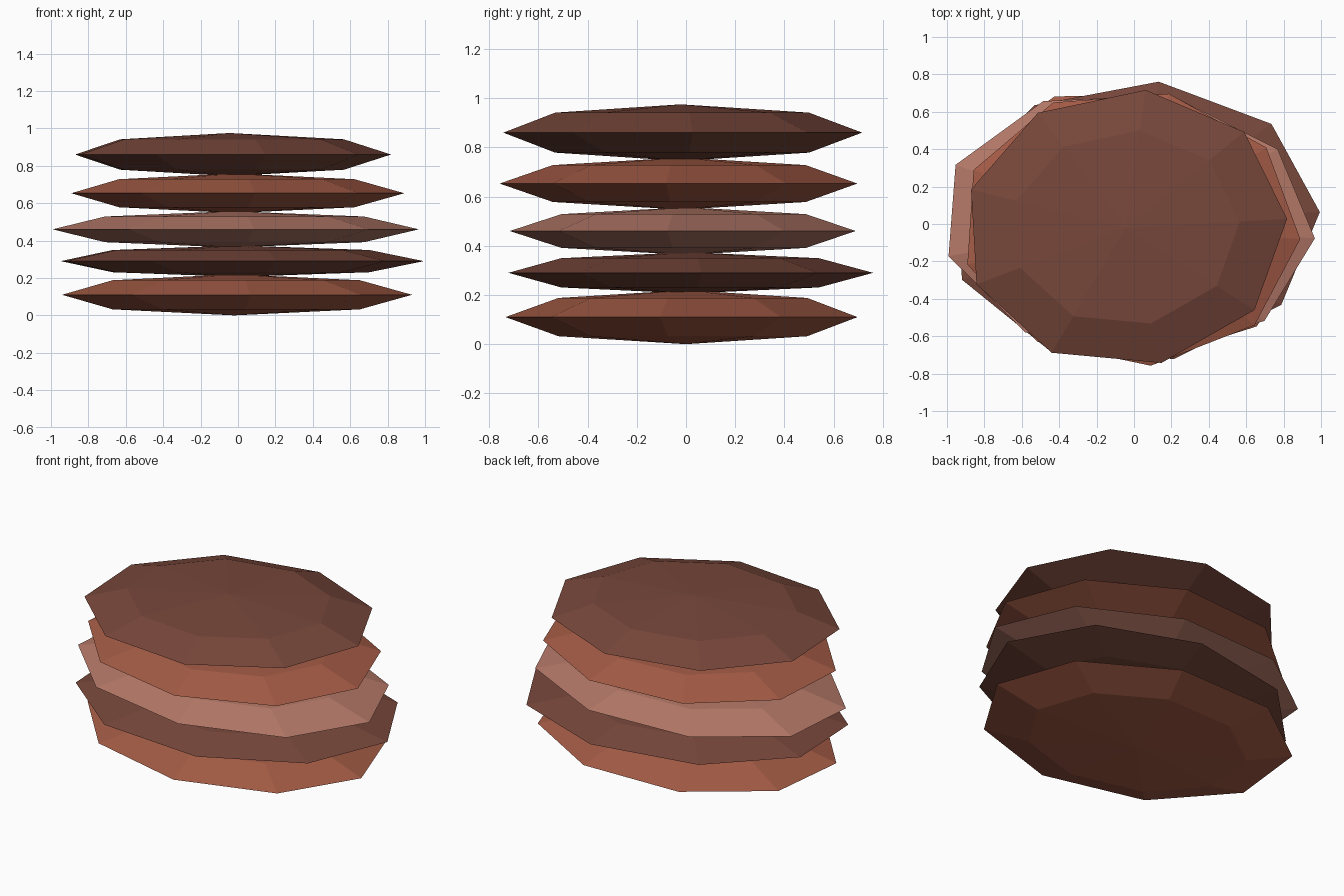
import bpy, bmesh, math
from mathutils import Matrix

cube = bpy.data.objects.get("Cube")
if cube:
    bpy.data.objects.remove(cube, do_unlink=True)


def material(name, color):
    m = bpy.data.materials.new(name)
    m.use_nodes = True
    m.diffuse_color = (*color, 1)
    bsdf = m.node_tree.nodes["Principled BSDF"]
    bsdf.inputs["Base Color"].default_value = (*color, 1)
    bsdf.inputs["Roughness"].default_value = 0.9
    return m


rust = material("rust_brown", (0.37, 0.105, 0.06))
dark = material("dark_brown", (0.185, 0.063, 0.043))
pink = material("dusty_pink", (0.46, 0.19, 0.138))

SIDES = 9


def flat_stone(name, center, radii, turn, mat):
    """Faceted, flattened ball: two poles and three rings of nine points."""
    bm = bmesh.new()
    rings = []
    for lat in (-math.pi / 4, 0, math.pi / 4):
        r, z = math.cos(lat), math.sin(lat)
        angles = [math.tau * k / SIDES for k in range(SIDES)]
        rings.append([bm.verts.new((r * math.cos(a), r * math.sin(a), z)) for a in angles])
    bottom, top = bm.verts.new((0, 0, -1)), bm.verts.new((0, 0, 1))
    for k in range(SIDES):
        n = (k + 1) % SIDES
        bm.faces.new((bottom, rings[0][n], rings[0][k]))
        bm.faces.new((top, rings[2][k], rings[2][n]))
        for low, high in zip(rings, rings[1:]):
            bm.faces.new((low[k], low[n], high[n], high[k]))
    # Stretch, turn and place the stone
    bm.transform(Matrix.Translation(center)
                 @ Matrix.Rotation(math.radians(turn), 4, "Z")
                 @ Matrix.Diagonal((*radii, 1)))
    bmesh.ops.recalc_face_normals(bm, faces=bm.faces)
    mesh = bpy.data.meshes.new(name)
    bm.to_mesh(mesh)
    bm.free()
    mesh.materials.append(mat)
    obj = bpy.data.objects.new(name, mesh)
    bpy.context.collection.objects.link(obj)


# Stack from the ground up
flat_stone("bottom_stone", (-0.02, 0.0, 0.11), (0.956, 0.731, 0.11), -6.3, rust)
flat_stone("second_stone", (0.0, 0.01, 0.29), (0.995, 0.754, 0.084), 3.1, dark)
flat_stone("middle_stone", (-0.033, 0.0, 0.46), (1.003, 0.716, 0.097), -4.4, pink)
flat_stone("fourth_stone", (-0.02, -0.02, 0.653), (0.911, 0.74, 0.106), -3.8, rust)
flat_stone("top_stone", (-0.045, -0.022, 0.86), (0.865, 0.742, 0.115), 3.3, dark)
